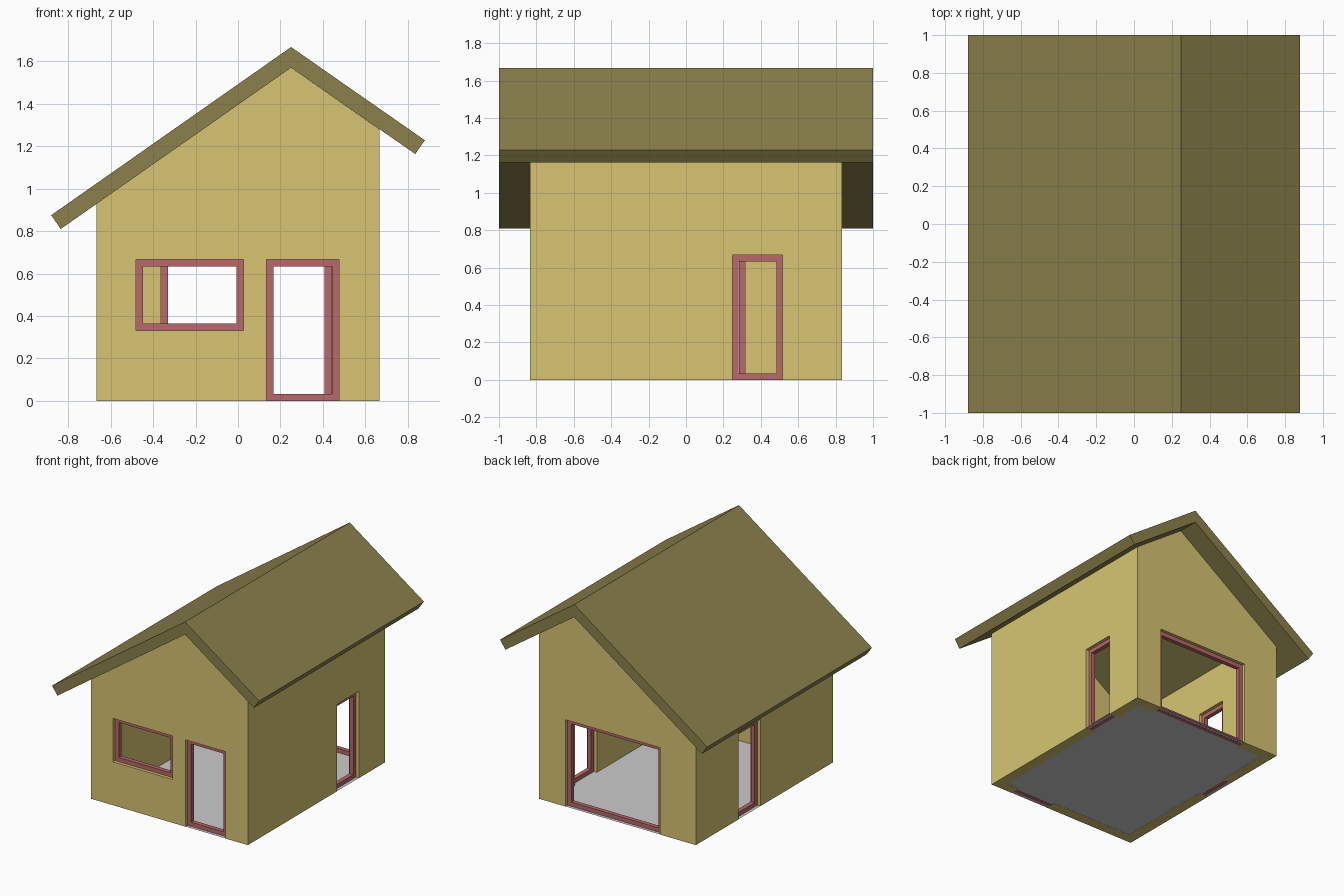
import bpy, bmesh

if "Cube" in bpy.data.objects:
    bpy.data.objects.remove(bpy.data.objects["Cube"])

HX, HY = 0.667, 0.833      # half footprint
T = 0.083                  # wall thickness
RIDGE, UNDER, SLOPE = 0.25, 1.57, 0.698
FRAME = 0.033              # frame width and depth


def material(name, rgb):
    m = bpy.data.materials.new(name)
    m.diffuse_color = (*rgb, 1)
    m.use_nodes = True
    m.node_tree.nodes["Principled BSDF"].inputs["Base Color"].default_value = m.diffuse_color
    return m


wall_mat = material("plaster", (0.68, 0.56, 0.17))
roof_mat = material("roof", (0.26, 0.22, 0.07))
frame_mat = material("frame", (0.48, 0.14, 0.145))


def prism(name, profile, y0, y1, mat=None):
    """Extrude an x-z profile along y."""
    bm = bmesh.new()
    face = bm.faces.new([bm.verts.new((x, y0, z)) for x, z in profile])
    ext = bmesh.ops.extrude_face_region(bm, geom=[face])
    verts = [v for v in ext["geom"] if isinstance(v, bmesh.types.BMVert)]
    bmesh.ops.translate(bm, vec=(0, y1 - y0, 0), verts=verts)
    bmesh.ops.recalc_face_normals(bm, faces=bm.faces)
    me = bpy.data.meshes.new(name)
    bm.to_mesh(me)
    bm.free()
    ob = bpy.data.objects.new(name, me)
    bpy.context.collection.objects.link(ob)
    if mat:
        me.materials.append(mat)
    return ob


def box(name, x, y, z, mat=None):
    return prism(name, [(x[0], z[0]), (x[1], z[0]), (x[1], z[1]), (x[0], z[1])], *y, mat)


def cut(target, cutter):
    cutter.hide_render = True
    cutter.hide_viewport = True
    mod = target.modifiers.new(cutter.name, 'BOOLEAN')
    mod.operation, mod.solver, mod.object = 'DIFFERENCE', 'EXACT', cutter


def under(x):
    return UNDER - SLOPE * abs(x - RIDGE)


# Walls: gabled shell, hollowed up to the roof
walls = prism("walls", [(-HX, 0), (HX, 0), (HX, under(HX)), (RIDGE, UNDER), (-HX, under(-HX))],
              -HY, HY, wall_mat)
cut(walls, box("room_cutter", (-HX + T, HX - T), (-HY + T, HY - T), (-1, 3)))

# Floor sheet
bpy.ops.mesh.primitive_plane_add(size=1, location=(0, 0, 0.001))
floor = bpy.context.object
floor.name = "floor"
floor.scale = (2 * HX, 2 * HY, 1)

# Roof: one asymmetric chevron slab
prism("roof", [(-0.88, 0.875), (-0.835, 0.81), (RIDGE, UNDER), (0.835, 1.163),
               (0.88, 1.228), (RIDGE, 1.667)], -1, 1, roof_mat)

# Openings with recessed frames: wall axis, wall side, span along wall, heights
openings = {
    "front_window": ('y', -1, (-0.48, 0.025), (0.333, 0.667)),
    "front_door": ('y', -1, (0.135, 0.475), (0, 0.667)),
    "back_door": ('y', 1, (-0.363, 0.441), (0, 0.667)),
    "right_door": ('x', 1, (0.248, 0.516), (0, 0.667)),
    "left_door": ('x', -1, (0.05, 0.316), (0, 0.667)),
}
for name, (axis, side, (a, b), (z0, z1)) in openings.items():
    mid = side * ((HY if axis == 'y' else HX) - T / 2)

    def piece(label, u, depth, z, mat=None):
        d = (mid - depth / 2, mid + depth / 2)
        return box(label, u, d, z, mat) if axis == 'y' else box(label, d, u, z, mat)

    cut(walls, piece(name + "_cutter", (a, b), 0.12, (z0 if z0 else -0.1, z1)))
    frame = piece(name + "_frame", (a, b), FRAME, (z0, z1), frame_mat)
    cut(frame, piece(name + "_pane_cutter", (a + FRAME, b - FRAME), 0.12,
                     (z0 + FRAME, z1 - FRAME)))
